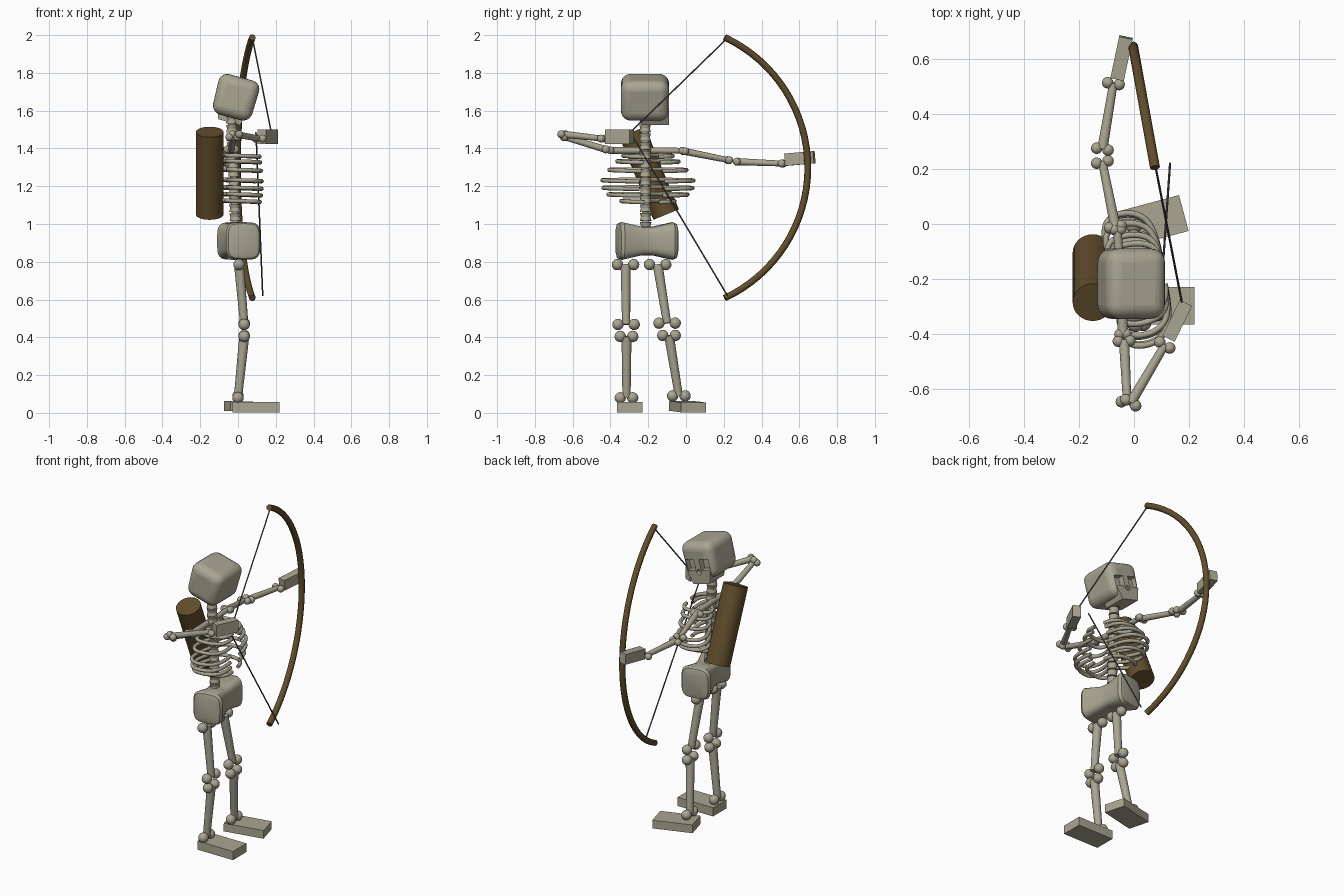
import bpy, bmesh, math
from mathutils import Vector, Matrix

if "Cube" in bpy.data.objects:
    bpy.data.objects.remove(bpy.data.objects["Cube"])

def material(name, col):
    m = bpy.data.materials.new(name)
    m.diffuse_color = (*col, 1)
    m.use_nodes = True
    m.node_tree.nodes["Principled BSDF"].inputs["Base Color"].default_value = m.diffuse_color
    return m

BONE = material("bone", (0.40, 0.38, 0.29))
WOOD = material("wood", (0.12, 0.075, 0.025))
CORD = material("cord", (0.10, 0.10, 0.10))
YAW = Matrix.Rotation(math.radians(10), 4, 'Z')

def finish(bm, name, mat, smooth=True):
    me = bpy.data.meshes.new(name)
    bmesh.ops.recalc_face_normals(bm, faces=bm.faces)
    bm.to_mesh(me)
    bm.free()
    ob = bpy.data.objects.new(name, me)
    bpy.context.collection.objects.link(ob)
    me.materials.append(mat)
    if smooth:
        bpy.ops.object.select_all(action='DESELECT')
        ob.select_set(True)
        bpy.context.view_layer.objects.active = ob
        bpy.ops.object.shade_smooth_by_angle(angle=math.radians(40))
    return ob

def add_rod(bm, a, b, r1, r2=None, n=16):
    a, b = Vector(a), Vector(b)
    d = b - a
    m = Matrix.Translation((a + b) / 2) @ d.to_track_quat('Z', 'Y').to_matrix().to_4x4()
    bmesh.ops.create_cone(bm, cap_ends=True, segments=n, radius1=r1,
                          radius2=r1 if r2 is None else r2, depth=d.length, matrix=m)

def rod(name, a, b, r, mat, n=16):
    bm = bmesh.new()
    add_rod(bm, a, b, r, n=n)
    return finish(bm, name, mat)

def bone(name, a, b, r, knob, spread, side=None):
    """Shaft with a pair of knuckles at each end."""
    a, b = Vector(a), Vector(b)
    side = Vector(side) if side else (b - a).cross(Vector((0, 0, 1))).normalized()
    bm = bmesh.new()
    add_rod(bm, a, b, r * 1.1, r * 0.9)
    for p in (a, b):
        for s in (-1, 1):
            bmesh.ops.create_uvsphere(bm, u_segments=16, v_segments=10, radius=knob,
                                      matrix=Matrix.Translation(p + side * s * spread))
    return finish(bm, name, BONE)

def box(name, matrix, size, taper=1.0, mat=BONE):
    bm = bmesh.new()
    bmesh.ops.create_cube(bm, size=1)
    for v in bm.verts:
        if v.co.z < 0:
            v.co.x *= taper
        v.co = Vector([c * s for c, s in zip(v.co, size)])
    bm.transform(matrix)
    return finish(bm, name, mat, False)

def tube(name, pts, r, mat, nurbs=True):
    cu = bpy.data.curves.new(name, 'CURVE')
    cu.dimensions = '3D'
    cu.bevel_depth, cu.bevel_resolution, cu.use_fill_caps = r, 3, True
    sp = cu.splines.new('NURBS' if nurbs else 'POLY')
    sp.points.add(len(pts) - 1)
    for p, q in zip(sp.points, pts):
        p.co = (*q, 1)
    if nurbs:
        sp.order_u, sp.use_endpoint_u, sp.resolution_u = 3, True, 6
    sp.use_smooth = True
    ob = bpy.data.objects.new(name, cu)
    bpy.context.collection.objects.link(ob)
    cu.materials.append(mat)
    bpy.ops.object.select_all(action='DESELECT')
    ob.select_set(True)
    bpy.context.view_layer.objects.active = ob
    bpy.ops.object.convert(target='MESH')

# Skull, tilted sideways and looking along +y
HEAD = Matrix.Translation((-0.012, -0.217, 1.67)) @ Matrix.Rotation(math.radians(15), 4, 'Y')
T = Matrix.Translation
skull = box("skull", HEAD, (0.225, 0.255, 0.22), 0.94)
bev = skull.modifiers.new("round", 'BEVEL')
bev.width, bev.segments = 0.05, 5
cutters = [box(f"eye_cutter_{i}", HEAD @ T((s * 0.05, 0.125, -0.02)), (0.062, 0.07, 0.066))
           for i, s in enumerate((-1, 1))]
for c in cutters:
    mod = skull.modifiers.new("socket", 'BOOLEAN')
    mod.operation, mod.object, mod.solver = 'DIFFERENCE', c, 'EXACT'
    c.hide_render = True
    c.hide_set(True)
skull.select_set(True)
bpy.context.view_layer.objects.active = skull
bpy.ops.object.select_all(action='DESELECT')
skull.select_set(True)
bpy.ops.object.shade_smooth_by_angle(angle=math.radians(35))

# Upper jaw with nose notch
jaw = box("jaw", HEAD @ T((0, 0.055, -0.098)), (0.165, 0.145, 0.075), 0.72)
nose = box("nose_cutter", HEAD @ T((0, 0.125, -0.065)) @ Matrix.Rotation(math.pi / 4, 4, 'Y'),
           (0.028, 0.05, 0.028))
nose.hide_render = True
nose.hide_set(True)
for ob in (jaw, skull):
    mod = ob.modifiers.new("nose", 'BOOLEAN')
    mod.operation, mod.object, mod.solver = 'DIFFERENCE', nose, 'EXACT'

# Spine
bm = bmesh.new()
lo, hi = Vector((-0.012, -0.213, 0.97)), Vector((-0.035, -0.217, 1.58))
N = 13
for i in range(N):
    a, b = lo.lerp(hi, i / N), lo.lerp(hi, (i + 0.85) / N)
    mid = (a + b) / 2
    add_rod(bm, a, mid, 0.031, 0.026)
    add_rod(bm, mid, b, 0.026, 0.031)
add_rod(bm, lo, hi, 0.02)
finish(bm, "spine", BONE)

# Ribs, open at the front
RIB = T((-0.022, -0.205, 0)) @ YAW
for i, (z, w) in enumerate([(1.36, 0.12), (1.33, 0.15), (1.285, 0.19), (1.23, 0.225),
                            (1.19, 0.22), (1.155, 0.195), (1.12, 0.13)]):
    for s, label in ((-1, "right"), (1, "left")):
        prof = [(0, 0.01, 0.005), (-0.06, 0.5, 0.005), (-0.05, 1.05, 0.003),
                (0.06, 1.1, 0), (0.13, 0.8, -0.003), (0.13, 0.3, -0.005)]
        tube(f"rib_{label}_{i}", [RIB @ Vector((f, s * w * k, z + dz)) for f, k, dz in prof],
             0.011, BONE)

# Pelvis: rounded lobes with a pinched middle
bm = bmesh.new()
rings = []
for s, hx, hz in [(-0.158, 0.065, 0.075), (-0.152, 0.083, 0.092), (-0.135, 0.093, 0.1),
                  (-0.03, 0.072, 0.076), (0.03, 0.072, 0.076), (0.135, 0.093, 0.1),
                  (0.152, 0.083, 0.092), (0.158, 0.065, 0.075)]:
    ring = []
    for k in range(24):
        t = 2 * math.pi * k / 24
        c, n = math.cos(t), math.sin(t)
        ring.append(bm.verts.new((hx * math.copysign(abs(c) ** 0.5, c), s,
                                  hz * math.copysign(abs(n) ** 0.5, n))))
    rings.append(ring)
for p, q in zip(rings, rings[1:]):
    for k in range(24):
        bm.faces.new((p[k], p[k - 1], q[k - 1], q[k]))
bm.faces.new(rings[0])
bm.faces.new(rings[-1])
bm.transform(T((0.004, -0.207, 0.91)) @ YAW)
finish(bm, "pelvis", BONE)

# Collarbone and arms
bone("collarbone", (-0.04, -0.40, 1.39), (-0.06, -0.02, 1.388), 0.017, 0.02, 0.012)
arm = (0.017, 0.021, 0.021)
bone("left_upper_arm", (-0.068, -0.01, 1.385), (-0.115, 0.225, 1.338), *arm)
bone("left_forearm", (-0.115, 0.272, 1.33), (-0.075, 0.51, 1.32), *arm)
bone("right_upper_arm", (-0.036, -0.425, 1.395), (-0.025, -0.645, 1.46), *arm)
bone("right_forearm", (-0.012, -0.65, 1.475), (0.112, -0.44, 1.452), *arm)
box("left_hand", T((-0.045, 0.603, 1.347)) @ Matrix.Rotation(math.radians(-12), 4, 'Z')
    @ Matrix.Rotation(math.radians(5), 4, 'X'), (0.05, 0.155, 0.065))
box("right_hand", T((0.157, -0.352, 1.462)) @ Matrix.Rotation(math.radians(-26), 4, 'Z'),
    (0.05, 0.145, 0.075))

# Legs and feet
leg = (0.024, 0.03, 0.043, (0, 1, 0))
bone("left_thigh", (0.005, -0.15, 0.785), (0.033, -0.1, 0.475), *leg)
bone("left_shin", (0.033, -0.09, 0.41), (0, -0.038, 0.09), *leg[:2], 0.033, (0, 1, 0))
bone("right_thigh", (0.005, -0.32, 0.785), (0.033, -0.317, 0.468), *leg)
bone("right_shin", (0.033, -0.315, 0.405), (0, -0.315, 0.08), *leg[:2], 0.033, (0, 1, 0))
box("left_foot", T((0.062, 0.008, 0.033)) @ Matrix.Rotation(math.radians(15), 4, 'Z')
    @ Matrix.Rotation(math.radians(2), 4, 'Y'), (0.245, 0.135, 0.052))
box("right_foot", T((0.095, -0.297, 0.03)), (0.25, 0.135, 0.055))

# Quiver
rod("quiver", (-0.15, -0.105, 1.05), (-0.15, -0.285, 1.487), 0.073, WOOD, 32)

# Bow: circular arc in a nearly vertical plane
R, half, pts = 0.761, math.asin(0.69 / 0.761), []
for i in range(33):
    t = half * (2 * i / 32 - 1)
    y = 0.645 - R + R * math.cos(t)
    pts.append((-0.003 + (0.645 - y) * 0.18, y, 1.298 + R * math.sin(t)))
tube("bow", pts, 0.018, WOOD, False)

# Drawn string
rod("upper_string", (0.077, 0.215, 1.98), (0.175, -0.29, 1.49), 0.004, CORD, 8)
rod("lower_string", (0.131, 0.22, 0.62), (0.095, -0.295, 1.485), 0.004, CORD, 8)
